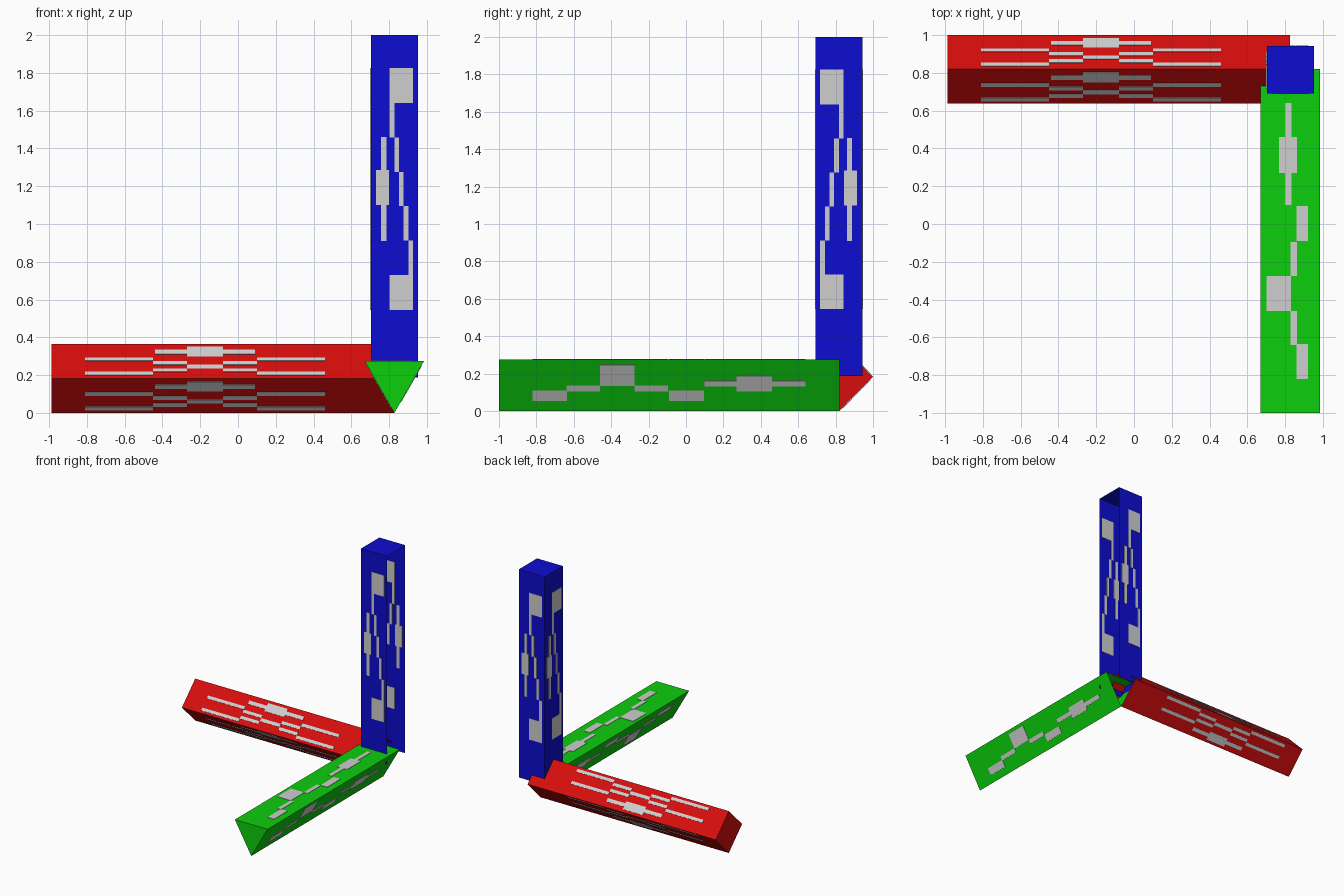
import bpy, bmesh
from mathutils import Vector

if "Cube" in bpy.data.objects:
    bpy.data.objects.remove(bpy.data.objects["Cube"])


def material(name, rgb):
    m = bpy.data.materials.new(name)
    m.diffuse_color = (*rgb, 1)
    m.use_nodes = True
    m.node_tree.nodes["Principled BSDF"].inputs["Base Color"].default_value = m.diffuse_color
    return m


red = material("red", (0.68, 0.004, 0.004))
green = material("green", (0.004, 0.62, 0.004))
blue = material("blue", (0.004, 0.004, 0.64))
grey = material("light_grey", (0.62, 0.62, 0.62))


def place(axis, t, p):
    """Point at distance t along the axis, p in the other two coordinates."""
    return Vector({"x": (t, p[0], p[1]), "y": (p[0], t, p[1]), "z": (p[0], p[1], t)}[axis])


def finish(bm, name, mat):
    bmesh.ops.recalc_face_normals(bm, faces=bm.faces)
    me = bpy.data.meshes.new(name)
    bm.to_mesh(me)
    bm.free()
    me.materials.append(mat)
    bpy.context.collection.objects.link(bpy.data.objects.new(name, me))


def beam(name, axis, profile, closed, inner, outer, mat, marks):
    n = len(profile)
    sides = [(profile[i], profile[(i + 1) % n]) for i in range(n if closed else n - 1)]

    # hollow sheet beam, capped only at the outer end
    bm = bmesh.new()
    a = [bm.verts.new(place(axis, inner, p)) for p in profile]
    b = [bm.verts.new(place(axis, outer, p)) for p in profile]
    for i in range(len(sides)):
        j = (i + 1) % n
        bm.faces.new((a[i], a[j], b[j], b[i]))
    bm.faces.new(b)
    finish(bm, name, mat)

    # thin inlaid plates repeated on every side: (t0, t1, v0, v1)
    bm = bmesh.new()
    for p, q in sides:
        p, q = Vector(p), Vector(q)
        d = q - p
        nrm = Vector((d.y, -d.x)).normalized() * 0.003
        for t0, t1, v0, v1 in marks:
            ring = []
            for s in (-1, 1):
                ring.append([bm.verts.new(place(axis, t, p + d * v + nrm * s))
                             for t, v in ((t0, v0), (t1, v0), (t1, v1), (t0, v1))])
            lo, hi = ring
            bm.faces.new(lo[::-1])
            bm.faces.new(hi)
            for k in range(4):
                m = (k + 1) % 4
                bm.faces.new((lo[k], lo[m], hi[m], hi[k]))
    finish(bm, name + "_inlays", grey)


# red beam: square turned on its corner
red_marks = [(-0.44, -0.27, 0.70, 0.82), (-0.27, -0.08, 0.63, 0.91), (-0.08, 0.09, 0.70, 0.82),
             (-0.27, -0.08, 0.28, 0.39)]
for t0, t1, lo, hi in ((-0.81, -0.45, 0.08, 0.50), (0.10, 0.46, 0.08, 0.50),
                       (-0.45, -0.27, 0.18, 0.39), (-0.08, 0.10, 0.18, 0.39)):
    red_marks += [(t0, t1, lo, lo + 0.1), (t0, t1, hi, hi + 0.1)]
beam("red_beam", "x", [(0.82, 0), (0.637, 0.183), (0.82, 0.365), (1.0, 0.183)], True,
     0.827, -0.987, red, red_marks)

# green beam: triangular prism with its edge down
green_marks = [(0.10, 0.27, 0.48, 0.59), (0.27, 0.46, 0.39, 0.69), (0.46, 0.64, 0.48, 0.59),
               (-0.46, -0.275, 0.49, 0.90)]
for t in (-0.82, -0.09):
    green_marks.append((t, t + 0.185, 0.20, 0.40))
for t in (-0.64, -0.275):
    green_marks.append((t, t + 0.18, 0.385, 0.50))
beam("green_beam", "y", [(0.828, 0), (0.985, 0.275), (0.67, 0.275)], True,
     0.82, -1.0, green, green_marks)

# blue post: square tube, right side open
blue_marks = [(0.91, 1.10, 0.22, 0.33), (1.10, 1.285, 0.11, 0.39), (1.285, 1.46, 0.22, 0.33),
              (0.545, 0.73, 0.40, 0.90), (1.64, 1.825, 0.40, 0.90)]
for k in range(5):
    z = 0.73 + k * 0.182
    blue_marks.append((z, z + 0.182, 0.80 - k * 0.1, 0.90 - k * 0.1))
beam("blue_post", "z", [(0.952, 0.943), (0.703, 0.943), (0.703, 0.692), (0.952, 0.692)], False,
     0.187, 2.0, blue, blue_marks)
